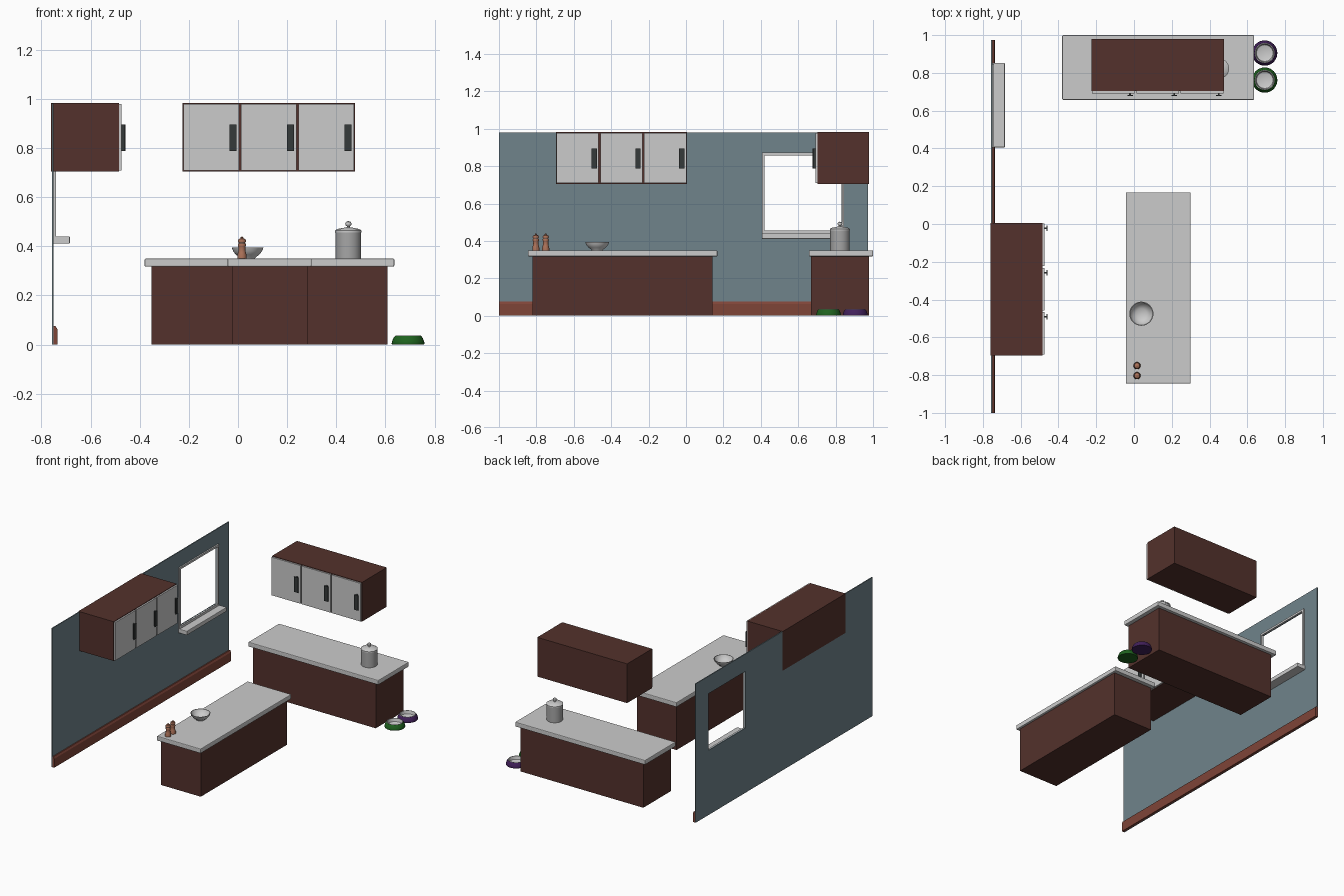
import bpy, bmesh, math
from mathutils import Matrix

if "Cube" in bpy.data.objects:
    bpy.data.objects.remove(bpy.data.objects["Cube"])


def material(name, rgb):
    m = bpy.data.materials.new(name)
    m.diffuse_color = (*rgb, 1)
    m.use_nodes = True
    m.node_tree.nodes["Principled BSDF"].inputs["Base Color"].default_value = m.diffuse_color
    return m


WOOD = material("dark_wood", (0.087, 0.031, 0.025))
WALL = material("blue_grey_paint", (0.162, 0.227, 0.258))
TRIM = material("red_wood", (0.212, 0.058, 0.039))
BLACK = material("dark_metal", (0.035, 0.041, 0.041))
TAN = material("light_wood", (0.42, 0.17, 0.10))
GREEN = material("green_plastic", (0.013, 0.12, 0.013))
PURPLE = material("purple_plastic", (0.053, 0.014, 0.102))
STEEL = material("steel", (0.38, 0.38, 0.38))


def finish(name, bm, mat=None, smooth=False, loc=(0, 0, 0), rot=0):
    bmesh.ops.recalc_face_normals(bm, faces=bm.faces)
    me = bpy.data.meshes.new(name)
    bm.to_mesh(me)
    bm.free()
    if smooth:
        me.shade_smooth()
        me.set_sharp_from_angle(angle=math.radians(40))
    if mat:
        me.materials.append(mat)
    ob = bpy.data.objects.new(name, me)
    ob.location = loc
    ob.rotation_euler.z = rot
    bpy.context.collection.objects.link(ob)
    return ob


def box(name, x, y, z, mat=None, bevel=0, **kw):
    bm = bmesh.new()
    size = [b - a for a, b in (x, y, z)]
    mid = [(a + b) / 2 for a, b in (x, y, z)]
    bmesh.ops.create_cube(bm, size=1, matrix=Matrix.Translation(mid) @ Matrix.Diagonal((*size, 1)))
    if bevel:
        bmesh.ops.bevel(bm, geom=bm.edges[:], offset=bevel, segments=2, profile=0.5, affect='EDGES')
    return finish(name, bm, mat, **kw)


def prism(name, pts, offset, mat=None, **kw):
    """Extrude a closed 3D outline along an offset."""
    bm = bmesh.new()
    f = bm.faces.new([bm.verts.new(p) for p in pts])
    r = bmesh.ops.extrude_face_region(bm, geom=[f], use_keep_orig=True)
    bmesh.ops.translate(bm, vec=offset, verts=[v for v in r["geom"] if isinstance(v, bmesh.types.BMVert)])
    return finish(name, bm, mat, **kw)


def ring(name, x, outer, inner, mat=None):
    """Slab facing x with a rectangular opening; rects are (y0, y1, z0, z1)."""
    bm = bmesh.new()

    def loop(r, px):
        return [bm.verts.new((px, r[a], r[b])) for a, b in ((0, 2), (1, 2), (1, 3), (0, 3))]
    loops = [loop(outer, x[0]), loop(outer, x[1]), loop(inner, x[1]), loop(inner, x[0])]
    for k in range(4):
        a, b = loops[k], loops[(k + 1) % 4]
        for i in range(4):
            j = (i + 1) % 4
            bm.faces.new((a[i], a[j], b[j], b[i]))
    return finish(name, bm, mat)


def lathe(name, profile, loc, mat=None, steps=32):
    bm = bmesh.new()
    vs = [bm.verts.new((r, 0, z)) for r, z in profile]
    es = [bm.edges.new(p) for p in zip(vs, vs[1:])]
    bmesh.ops.spin(bm, geom=vs + es, cent=(0, 0, 0), axis=(0, 0, 1),
                   angle=2 * math.pi, steps=steps, use_duplicate=False)
    bmesh.ops.remove_doubles(bm, verts=bm.verts, dist=0.0002)
    return finish(name, bm, mat, smooth=True, loc=loc)


# Wall with window opening, skirting board
ring("wall", (-0.757, -0.75), (-1, 0.973, 0, 0.98), (0.42, 0.832, 0.457, 0.857), WALL)
prism("skirting_board", [(-0.752, -1, 0), (-0.735, -1, 0), (-0.735, -1, 0.062),
                         (-0.742, -1, 0.075), (-0.752, -1, 0.075)], (0, 1.973, 0), TRIM)

# Window frame and sill
ring("window_frame", (-0.756, -0.74), (0.406, 0.846, 0.43, 0.872), (0.419, 0.833, 0.456, 0.858))
box("window_sill", (-0.752, -0.684), (0.406, 0.852), (0.411, 0.44), bevel=0.003)


# Hanging cabinets: three doors, each with an angled pull
def wall_cabinet(prefix, loc, rot):
    kw = dict(loc=loc, rot=rot)
    half, gap, height = 0.351, 0.009, 0.277
    box(prefix + "_cabinet_body", (-half, half), (-0.276, 0), (0, height), WOOD, **kw)
    w = (2 * half - 0.008 - 2 * gap) / 3
    for i in range(3):
        x0 = -half + 0.004 + i * (w + gap)
        x1 = x0 + w
        box(f"{prefix}_cabinet_door_{i + 1}", (x0, x1), (-0.287, -0.275), (0.004, height - 0.004), **kw)
        h0, h1 = x1 - 0.039, x1 - 0.010
        outline = [(h0 + 0.010, -0.286), (h0 + 0.010, -0.297), (h0, -0.297), (h0, -0.302),
                   (h1, -0.302), (h1, -0.297), (h0 + 0.018, -0.297), (h0 + 0.018, -0.286)]
        prism(f"{prefix}_cabinet_handle_{i + 1}", [(x, y, 0.083) for x, y in outline],
              (0, 0, 0.107), BLACK, **kw)


wall_cabinet("back", (0.1255, 0.979, 0.705), 0)
wall_cabinet("side", (-0.76, -0.345, 0.705), math.pi / 2)

# Back counter and island
box("back_counter_base", (-0.352, 0.608), (0.669, 0.979), (0, 0.32), WOOD)
box("back_counter_top", (-0.38, 0.636), (0.657, 1.0), (0.317, 0.35), bevel=0.005)
box("island_base", (-0.025, 0.285), (-0.822, 0.141), (0, 0.32), WOOD)
box("island_top", (-0.043, 0.3), (-0.845, 0.168), (0.317, 0.35), bevel=0.005)

# Canister with lid and knob
can = (0.449, 0.823, 0.35)
lathe("canister_body", [(0, 0), (0.052, 0), (0.052, 0.108), (0, 0.108)], can, STEEL)
lathe("canister_lid", [(0, 0.106), (0.054, 0.106), (0.054, 0.114), (0.045, 0.120), (0.02, 0.125),
                       (0.007, 0.127), (0.006, 0.131), (0.011, 0.135), (0.013, 0.141),
                       (0.010, 0.149), (0, 0.153)], can)

# Serving bowl
lathe("serving_bowl", [(0, 0), (0.03, 0), (0.032, 0.004), (0.048, 0.016), (0.059, 0.030), (0.064, 0.044),
                       (0.060, 0.044), (0.054, 0.031), (0.043, 0.018), (0.028, 0.008), (0, 0.006)],
      (0.039, -0.475, 0.35))

# Salt and pepper mills
for name, y in (("salt_mill", -0.803), ("pepper_mill", -0.75)):
    at = (0.016, y, 0.35)
    lathe(name + "_body", [(0, 0), (0.019, 0), (0.019, 0.012), (0.016, 0.024), (0.0135, 0.036),
                           (0.015, 0.048), (0.017, 0.056), (0.015, 0.062), (0, 0.062)], at, TAN, 24)
    lathe(name + "_collar", [(0, 0.061), (0.012, 0.061), (0.012, 0.066), (0, 0.066)], at, BLACK, 24)
    lathe(name + "_head", [(0, 0.065), (0.015, 0.065), (0.017, 0.071), (0.014, 0.079), (0.006, 0.082),
                           (0.005, 0.084), (0.006, 0.087), (0, 0.090)], at, TAN, 24)

# Pet bowls: coloured stand with a grey dish
for name, y, mat in (("purple", 0.905, PURPLE), ("green", 0.762, GREEN)):
    at = (0.692, y, 0)
    lathe(name + "_pet_bowl_stand", [(0, 0), (0.065, 0), (0.067, 0.004), (0.065, 0.013), (0.059, 0.028),
                                     (0.054, 0.034), (0.050, 0.034), (0.045, 0.010), (0, 0.008)], at, mat)
    lathe(name + "_pet_bowl_dish", [(0.053, 0.034), (0.052, 0.036), (0.049, 0.036), (0.044, 0.014),
                                    (0.038, 0.011), (0, 0.011)], at)
